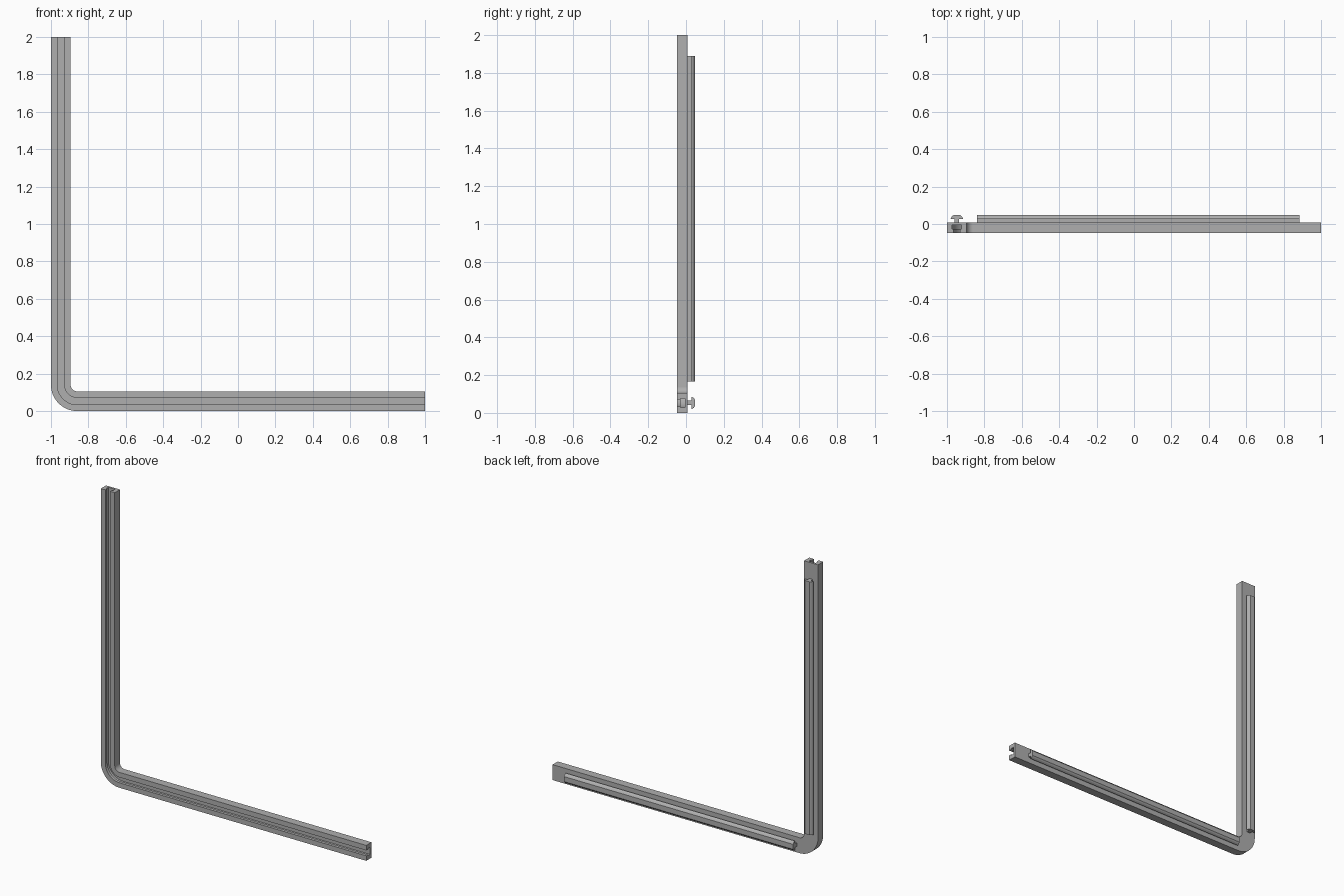
import bpy, bmesh, math

cube = bpy.data.objects.get("Cube")
if cube:
    bpy.data.objects.remove(cube, do_unlink=True)

grey = bpy.data.materials.new("plain_grey")
grey.use_nodes = True
colour = (0.43, 0.43, 0.43, 1)
grey.diffuse_color = colour
grey.node_tree.nodes["Principled BSDF"].inputs["Base Color"].default_value = colour

BEND_X, BEND_Z, BEND_R = -0.86, 0.14, 0.0875  # bend centre and mid-line radius
FRONT, BACK, TIP = -0.048, 0.008, 0.048


def mirrored(half):
    """Close a half section of (offset, y) points about its middle."""
    return half + [(-u, y) for u, y in reversed(half)]


def sweep(name, section, frames):
    """Skin a section through frames of (pivot x, pivot z, angle)."""
    bm = bmesh.new()
    rings = []
    for px, pz, a in frames:
        rings.append([bm.verts.new((px + math.cos(a) * (BEND_R + u), y,
                                    pz + math.sin(a) * (BEND_R + u)))
                      for u, y in section])
    n = len(section)
    for r0, r1 in zip(rings, rings[1:]):
        for i in range(n):
            j = (i + 1) % n
            bm.faces.new((r0[i], r0[j], r1[j], r1[i]))
    bm.faces.new(rings[0])
    bm.faces.new(list(reversed(rings[-1])))
    bmesh.ops.recalc_face_normals(bm, faces=bm.faces)
    mesh = bpy.data.meshes.new(name)
    bm.to_mesh(mesh)
    bm.free()
    mesh.materials.append(grey)
    obj = bpy.data.objects.new(name, mesh)
    bpy.context.collection.objects.link(obj)
    return obj


LEFTWARD, DOWNWARD = math.pi, 1.5 * math.pi

# L-shaped frame with an undercut slot along the front
slot = mirrored([(0.0525, BACK), (0.0525, FRONT), (0.0185, FRONT),
                 (0.0185, -0.028), (0.025, -0.028), (0.025, -0.006)])
steps = 20
bend = [(BEND_X, BEND_Z, LEFTWARD + math.pi / 2 * i / steps) for i in range(steps + 1)]
frame = sweep("corner_frame", slot,
              [(BEND_X, 2, LEFTWARD)] + bend + [(1, BEND_Z, DOWNWARD)])
bpy.context.view_layer.objects.active = frame
frame.select_set(True)
bpy.ops.object.shade_smooth_by_angle(angle=math.radians(30))

# Mushroom-section rails on the back of each arm
rail = mirrored([(0.012, BACK), (0.012, 0.028), (0.033, 0.028),
                 (0.031, 0.034), (0.026, 0.041), (0.017, TIP)])
sweep("upright_rail", rail, [(BEND_X, 1.89, LEFTWARD), (BEND_X, 0.165, LEFTWARD)])
sweep("base_rail", rail, [(-0.84, BEND_Z, DOWNWARD), (0.886, BEND_Z, DOWNWARD)])
